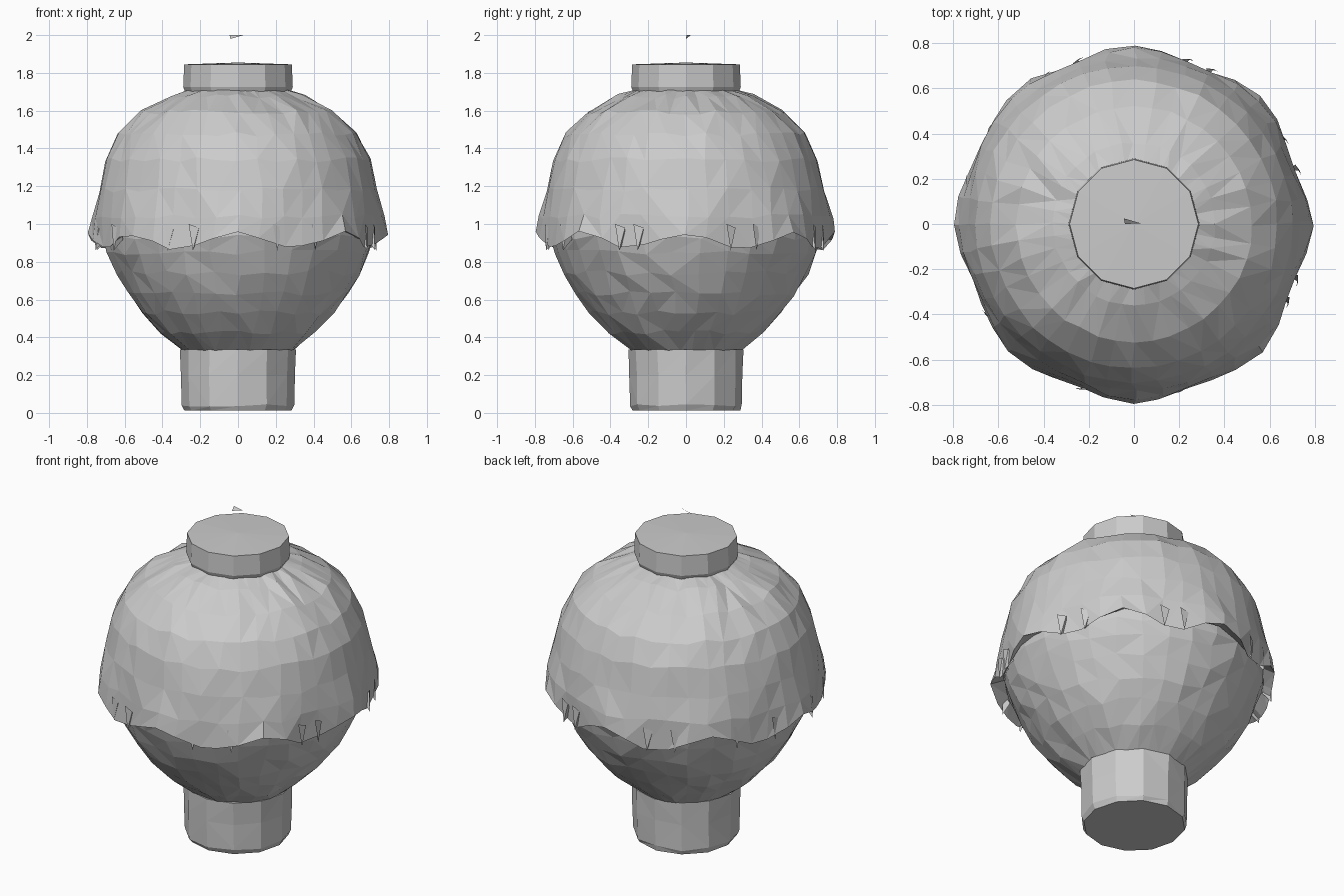
import bpy, bmesh, math, random
from mathutils import Vector

if "Cube" in bpy.data.objects:
    bpy.data.objects.remove(bpy.data.objects["Cube"])

random.seed(4)

grey = bpy.data.materials.new("pale_grey")
grey.diffuse_color = (0.6, 0.6, 0.6, 1)
grey.use_nodes = True
grey.node_tree.nodes["Principled BSDF"].inputs["Base Color"].default_value = grey.diffuse_color


def finish(name, bm):
    bmesh.ops.recalc_face_normals(bm, faces=bm.faces[:])
    me = bpy.data.meshes.new(name)
    bm.to_mesh(me)
    bm.free()
    me.materials.append(grey)
    ob = bpy.data.objects.new(name, me)
    bpy.context.collection.objects.link(ob)
    return ob


def lathe(name, profile, n, jitter=0.0, cap_start=False, cap_end=False, shape=None):
    """Flat-faceted turned surface; shape(i, angle, r, z) may bend each ring."""
    bm = bmesh.new()
    rings = []
    for i, (r0, z0) in enumerate(profile):
        ring = []
        for k in range(n):
            a = 2 * math.pi * k / n - math.pi / 2
            r, z = shape(i, a, r0, z0) if shape else (r0, z0)
            inner = 0 < i < len(profile) - 1
            a += random.uniform(-1, 1) * jitter * 1.5 if inner else 0
            r += random.uniform(-1, 1) * jitter * 0.4
            z += random.uniform(-1, 1) * jitter if inner else 0
            ring.append(bm.verts.new((r * math.cos(a), r * math.sin(a), z)))
        rings.append(ring)
    # alternate diagonals give the rough triangulated surface
    for A, B in zip(rings, rings[1:]):
        for k in range(n):
            j = (k + 1) % n
            if random.random() < 0.5:
                tris = ((A[k], A[j], B[j]), (A[k], B[j], B[k]))
            else:
                tris = ((A[k], A[j], B[k]), (A[j], B[j], B[k]))
            for t in tris:
                bm.faces.new(t)
    if cap_start:
        bm.faces.new(rings[0])
    if cap_end:
        bm.faces.new(rings[-1])
    return finish(name, bm)


# Base: short faceted stem
lathe("base_stem", [(0.285, 0.012), (0.298, 0.04), (0.30, 0.2), (0.305, 0.335)],
      12, 0.008, True, True)

# Bowl: lower half of the globe, running up inside the dome
lathe("lower_bowl", [(0.29, 0.33), (0.41, 0.43), (0.51, 0.53), (0.585, 0.63),
                     (0.645, 0.74), (0.695, 0.85), (0.72, 0.93), (0.72, 1.03)],
      30, 0.014)


# Dome: upper half, flaring to a hem of eight scallops with a folded underside
def scallop(i, a, r, z):
    c = math.cos(8 * a)
    if i == 6:
        r += 0.012 * c
    elif i == 7:
        r += 0.020 * c + random.uniform(-0.008, 0.008)
        z += 0.042 * c + random.uniform(-0.008, 0.008)
    elif i == 8:
        z += 0.03 * c
    return r, z


lathe("upper_dome", [(0.25, 1.715), (0.36, 1.675), (0.52, 1.59), (0.635, 1.475),
                     (0.70, 1.34), (0.735, 1.18), (0.765, 1.04),
                     (0.775, 0.91), (0.725, 0.95), (0.715, 1.02)],
      40, 0.014, shape=scallop)

# Frill: ragged folds hanging just under the hem at the sides
bm = bmesh.new()
for k in range(24):
    a = 2 * math.pi * (k + random.uniform(-0.3, 0.3)) / 24
    if abs(math.cos(8 * a) + 1) > 1.3:
        continue
    top = 1.0
    pts = [(0.77, a - 0.03, top), (0.76, a + 0.04, top - 0.02),
           (0.77, a, 0.86), (0.72, a + 0.02, 0.92)]
    v = [bm.verts.new((r * math.cos(t), r * math.sin(t), z)) for r, t, z in pts]
    bm.faces.new((v[0], v[1], v[2]))
    bm.faces.new((v[1], v[3], v[2]))
finish("hem_frill", bm)

# Neck: low collar with a nearly flat lid
lathe("top_neck", [(0.28, 1.70), (0.29, 1.725), (0.285, 1.845), (0.0005, 1.855)],
      12, 0.0, True, False)

# Tiny floating flake above the lid
bm = bmesh.new()
v = [bm.verts.new(p) for p in ((-0.045, 0.025, 2.0), (0.03, 0.003, 2.0), (-0.04, 0.0, 1.98))]
bm.faces.new(v)
finish("tip_flake", bm)
